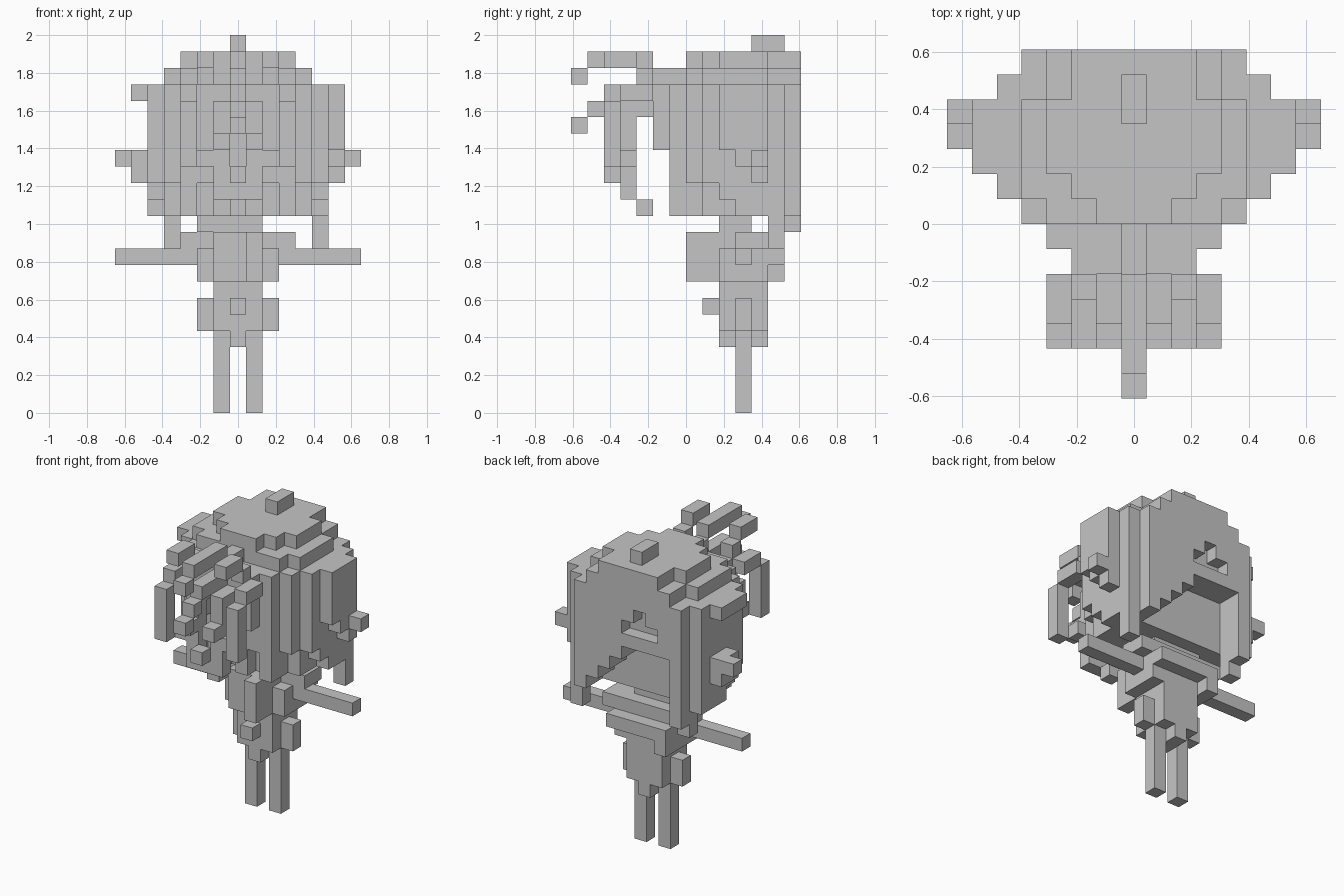
import bpy, bmesh
from mathutils import Vector

if "Cube" in bpy.data.objects:
    bpy.data.objects.remove(bpy.data.objects["Cube"])

U = 2 / 23  # edge of one cube
grey = bpy.data.materials.new("mid_grey")
grey.diffuse_color = (0.56, 0.56, 0.56, 1)
grey.use_nodes = True
grey.node_tree.nodes["Principled BSDF"].inputs["Base Color"].default_value = grey.diffuse_color
used = set()


def cells(x, y, z, mirror=False):
    """Cubes in inclusive ranges; y counts from the front, z from the ground."""
    box = {(i, j, k) for i in range(x[0], x[1] + 1)
           for j in range(y[0], y[1] + 1) for k in range(z[0], z[1] + 1)}
    return box | {(-i, j, k) for i, j, k in box} if mirror else box


def wide(n, y, z):
    return cells((-n, n), y, z)


def pair(i, y, z):
    return cells((i, i), y, z, True)


def skin(name, vox):
    """Wrap a set of cubes in its outer faces, with flat areas joined."""
    vox = vox - used
    used.update(vox)
    bm = bmesh.new()
    verts = {}
    for c in vox:
        for axis in range(3):
            for side in (0, 1):
                n = list(c)
                n[axis] += 2 * side - 1
                if tuple(n) in vox:
                    continue
                ring = []
                for a, b in ((0, 0), (1, 0), (1, 1), (0, 1)):
                    p = list(c)
                    p[axis] += side
                    p[(axis + 1) % 3] += a
                    p[(axis + 2) % 3] += b
                    p = tuple(p)
                    if p not in verts:
                        verts[p] = bm.verts.new(Vector((p[0] - 0.5, p[1] - 7, p[2])) * U)
                    ring.append(verts[p])
                bm.faces.new(ring if side else ring[::-1])
    bmesh.ops.dissolve_limit(bm, angle_limit=0.01, verts=bm.verts, edges=bm.edges)
    mesh = bpy.data.meshes.new(name)
    bm.to_mesh(mesh)
    bm.free()
    mesh.materials.append(grey)
    bpy.context.collection.objects.link(bpy.data.objects.new(name, mesh))


# Legs and lower body
skin("legs", pair(1, (10, 10), (0, 4)))
skin("hips", wide(0, (9, 11), (4, 4)) | wide(1, (9, 11), (5, 7)))
skin("side_pouches", pair(2, (10, 10), (5, 6)))
skin("buckle", wide(0, (8, 8), (6, 6)))

# Upper body, arms and neck
skin("torso", wide(2, (9, 11), (8, 9)) | wide(2, (12, 12), (9, 9))
     | cells((-2, -2), (12, 12), (8, 8)) | wide(1, (9, 11), (10, 10)))
skin("chest", cells((-1, 1), (8, 8), (8, 10)) | cells((1, 1), (7, 7), (8, 10)))
skin("shoulders", cells((2, 3), (10, 11), (10, 10), True))
skin("arms", cells((3, 7), (10, 10), (9, 9), True))
skin("neck", cells((-2, 1), (9, 10), (11, 11)))

# Rounded head, stepped at the top and narrowing in steps below
head = wide(3, (7, 11), (12, 13)) | wide(4, (8, 11), (12, 13))
head |= wide(5, (10, 11), (12, 12)) | wide(5, (9, 11), (13, 13))
head |= wide(4, (7, 11), (14, 18)) | wide(5, (8, 11), (14, 18))
head |= wide(3, (6, 11), (14, 19)) | wide(4, (7, 13), (19, 19)) | wide(5, (8, 12), (19, 19))
head |= wide(3, (7, 13), (20, 20)) | wide(4, (8, 11), (20, 20))
head |= wide(1, (7, 13), (21, 21)) | wide(2, (8, 13), (21, 21)) | wide(3, (9, 11), (21, 21))
skin("head", head)
skin("top_knot", wide(0, (11, 12), (22, 22)))

# Back of the head, with a stepped opening below and a small notch above
back = wide(4, (12, 13), (16, 18)) | pair(5, (12, 12), (12, 18))
for i in range(1, 5):
    back |= cells((i, i), (12, 13), (16 - i, 16))
back |= cells((-4, -4), (12, 13), (12, 15))
back -= cells((-2, 0), (13, 13), (17, 17)) | cells((-1, -1), (13, 13), (18, 18))
skin("back_hair", back)
skin("hanging_locks", cells((-4, -4), (12, 12), (10, 11)) | cells((-4, -4), (13, 13), (11, 11))
     | cells((5, 5), (12, 12), (10, 11)))

# Side panels and ears
skin("right_panel", cells((6, 6), (9, 9), (16, 19)) | cells((6, 6), (10, 10), (15, 19))
     | cells((6, 6), (11, 11), (14, 19)))
skin("left_panel", cells((-6, -6), (9, 11), (19, 19)) | cells((-6, -6), (10, 11), (14, 15)))
skin("ears", pair(7, (11, 11), (15, 15)))

# Fringe of uneven strands on the face
skin("fringe", pair(1, (6, 6), (12, 13)) | pair(3, (6, 6), (12, 13))
     | pair(2, (5, 5), (16, 19)) | wide(1, (5, 5), (18, 19)) | wide(0, (5, 6), (20, 20)))

# Curling strands reaching forward
skin("top_curl", wide(0, (1, 4), (21, 21)) | wide(0, (0, 0), (20, 20)))
skin("upper_curls", pair(2, (4, 4), (20, 20)) | pair(2, (2, 3), (21, 21)))
skin("middle_curl", wide(0, (2, 4), (19, 19)) | wide(0, (1, 1), (18, 18))
     | wide(0, (0, 0), (17, 17)))
skin("drooping_curls", pair(3, (3, 4), (19, 19)) | pair(3, (2, 2), (15, 18)))
skin("inner_curls", pair(1, (4, 4), (18, 18)) | pair(1, (3, 3), (13, 18))
     | pair(1, (2, 2), (16, 16)))
skin("small_curls", pair(2, (3, 3), (15, 15)))
skin("chin_curl", wide(0, (2, 2), (14, 14)) | wide(0, (3, 3), (13, 13)) | wide(0, (4, 4), (12, 12)))
